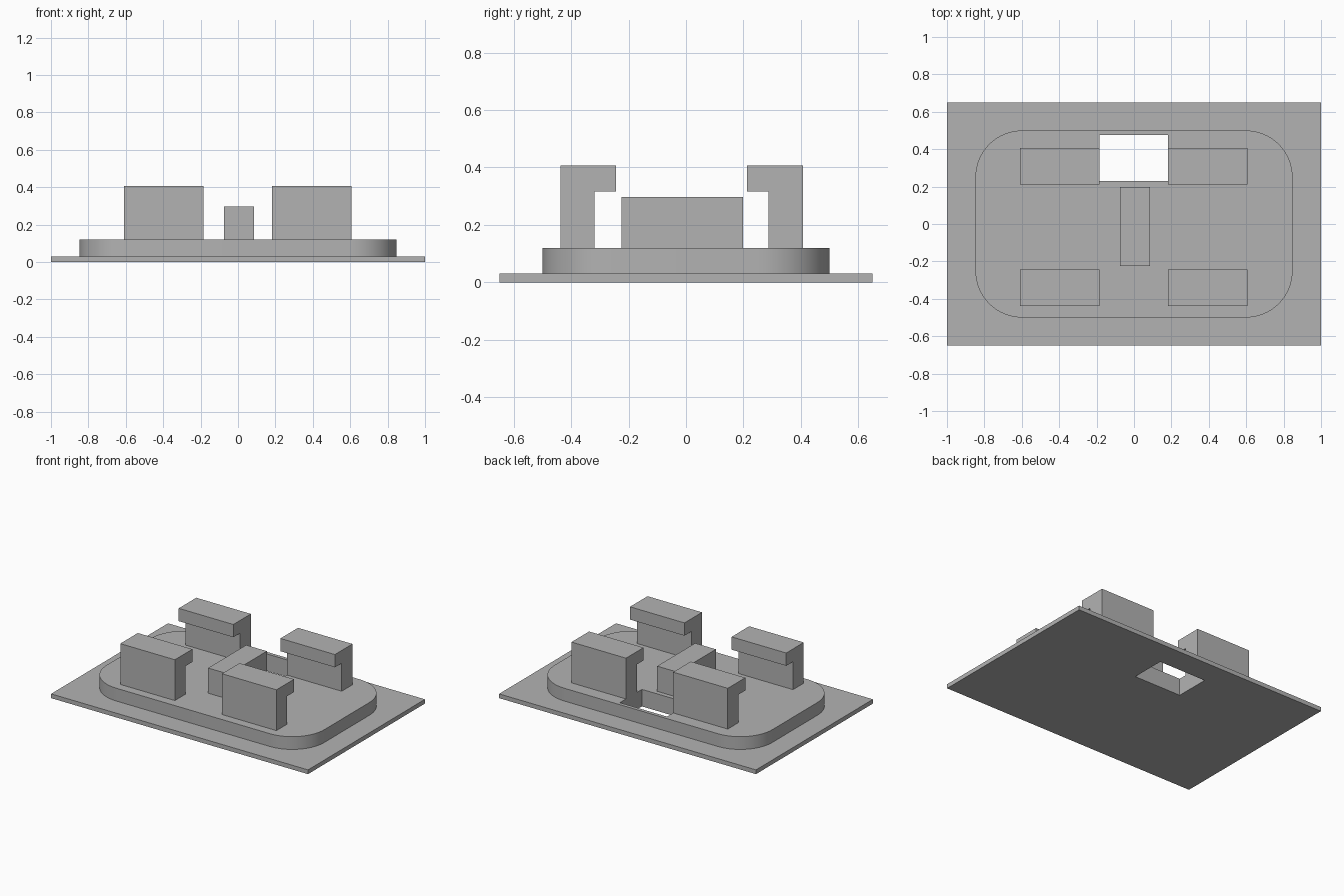
import bpy, bmesh, math
from mathutils import Vector

cube = bpy.data.objects.get("Cube")
if cube:
    bpy.data.objects.remove(cube, do_unlink=True)

# Single grey material
grey = bpy.data.materials.new("plain grey")
grey.use_nodes = True
color = (0.45, 0.45, 0.45, 1)
grey.diffuse_color = color
grey.node_tree.nodes["Principled BSDF"].inputs["Base Color"].default_value = color


def extrude_outline(name, points, offset):
    """Turn a closed planar outline into a solid."""
    bm = bmesh.new()
    face = bm.faces.new([bm.verts.new(p) for p in points])
    result = bmesh.ops.extrude_face_region(bm, geom=[face])
    moved = [v for v in result["geom"] if isinstance(v, bmesh.types.BMVert)]
    bmesh.ops.translate(bm, verts=moved, vec=Vector(offset))
    bmesh.ops.recalc_face_normals(bm, faces=bm.faces)
    mesh = bpy.data.meshes.new(name)
    bm.to_mesh(mesh)
    bm.free()
    mesh.materials.append(grey)
    obj = bpy.data.objects.new(name, mesh)
    bpy.context.collection.objects.link(obj)
    return obj


def box(name, x0, x1, y0, y1, z0, z1):
    outline = [(x0, y0, z0), (x1, y0, z0), (x1, y1, z0), (x0, y1, z0)]
    return extrude_outline(name, outline, (0, 0, z1 - z0))


def rounded_outline(half_x, half_y, radius, z, steps=16):
    points = []
    corners = [(1, 1), (-1, 1), (-1, -1), (1, -1)]
    for i, (sx, sy) in enumerate(corners):
        for k in range(steps + 1):
            a = math.pi / 2 * (i + k / steps)
            points.append((sx * (half_x - radius) + radius * math.cos(a),
                           sy * (half_y - radius) + radius * math.sin(a), z))
    return points


# Base sheet and raised rounded plate
base_top, plate_top = 0.03, 0.12
base = box("base_sheet", -1, 1, -0.65, 0.65, 0, base_top)
plate = extrude_outline("rounded_plate", rounded_outline(0.848, 0.5, 0.25, base_top),
                        (0, 0, plate_top - base_top))

# Rectangular opening through both plates
cutter = box("opening_cutter", -0.185, 0.182, 0.23, 0.475, -0.1, 0.3)
cutter.hide_render = True
for obj in (base, plate):
    cut = obj.modifiers.new("opening", "BOOLEAN")
    cut.operation = "DIFFERENCE"
    cut.solver = "EXACT"
    cut.object = cutter
    bpy.context.view_layer.objects.active = obj
    bpy.ops.object.modifier_apply(modifier=cut.name)
bpy.data.objects.remove(cutter, do_unlink=True)

bpy.ops.object.select_all(action="DESELECT")
plate.select_set(True)
bpy.context.view_layer.objects.active = plate
bpy.ops.object.shade_smooth_by_angle(angle=math.radians(30))

# Central rib
box("centre_rib", -0.075, 0.086, -0.225, 0.198, plate_top, 0.297)

# Four hooked clips, lips pointing to the middle
clip_top, lip_bottom = 0.407, 0.317
for end, outer, stem, lip in (("front", -0.438, -0.319, -0.243),
                              ("back", 0.407, 0.287, 0.212)):
    profile = [(outer, plate_top), (stem, plate_top), (stem, lip_bottom),
               (lip, lip_bottom), (lip, clip_top), (outer, clip_top)]
    for side, x0, x1 in (("right", -0.61, -0.185), ("left", 0.182, 0.606)):
        extrude_outline(f"{end}_{side}_clip", [(x0, y, z) for y, z in profile],
                        (x1 - x0, 0, 0))
